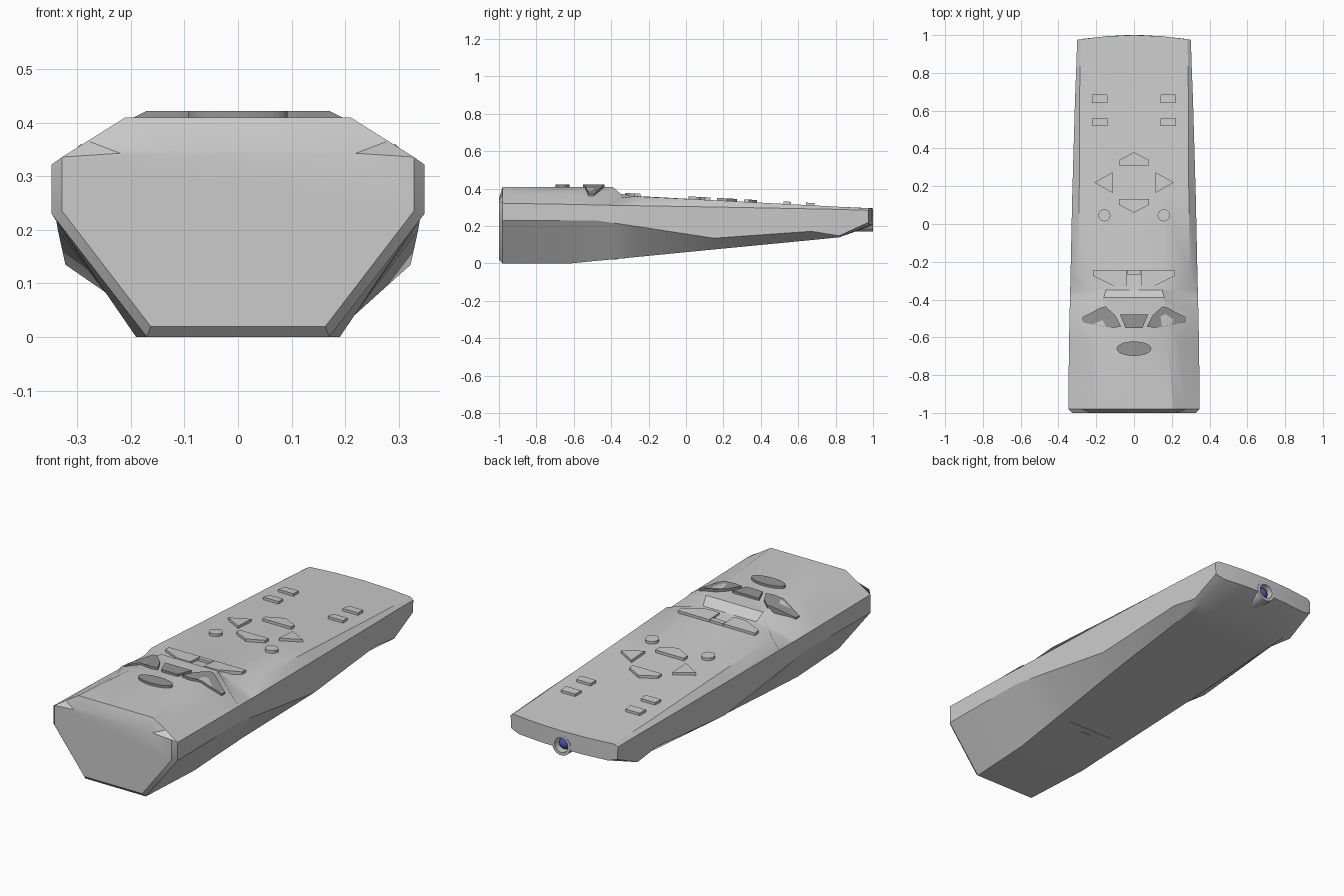
import bpy, bmesh, math

if "Cube" in bpy.data.objects:
    bpy.data.objects.remove(bpy.data.objects["Cube"])

def material(name, col):
    m = bpy.data.materials.new(name)
    m.diffuse_color = (*col, 1)
    m.use_nodes = True
    m.node_tree.nodes["Principled BSDF"].inputs["Base Color"].default_value = m.diffuse_color
    return m

dark = material("dark_grey", (0.30, 0.30, 0.30))
blue = material("blue_lens", (0.08, 0.08, 0.40))

def finish(name, bm, mat=None, smooth=None):
    bmesh.ops.recalc_face_normals(bm, faces=bm.faces)
    me = bpy.data.meshes.new(name)
    bm.to_mesh(me)
    bm.free()
    ob = bpy.data.objects.new(name, me)
    bpy.context.collection.objects.link(ob)
    if mat:
        me.materials.append(mat)
    if smooth:
        bpy.ops.object.select_all(action='DESELECT')
        ob.select_set(True)
        bpy.context.view_layer.objects.active = ob
        bpy.ops.object.shade_smooth_by_angle(angle=math.radians(smooth))
    return ob

# Body stations: y, then half-section points (x, z):
# bottom edge, lower side, upper side, shoulder, top edge
stations = [
    (-1.00, (.163, .02), (.328, .235), (.328, .336), (.22, .343), (.12, .348)),
    (-.98, (.17, .0), (.348, .23), (.348, .322), (.28, .366), (.21, .41)),
    (-.62, (.19, .0), (.344, .23), (.344, .316), (.24, .375), (.175, .41)),
    (-.48, (.198, .014), (.341, .23), (.341, .313), (.31, .345), (.165, .41)),
    (-.39, (.203, .022), (.339, .217), (.339, .311), (.21, .350), (.16, .408)),
    (-.35, (.206, .026), (.338, .211), (.338, .310), (.22, .352), (.15, .372)),
    (-.27, (.21, .034), (.336, .199), (.336, .309), (.295, .359), (.15, .361)),
    (.15, (.235, .075), (.322, .135), (.327, .302), (.29, .338), (.15, .338)),
    (.67, (.255, .125), (.308, .172), (.312, .292), (.288, .311), (.15, .311)),
    (.82, (.262, .14), (.302, .148), (.306, .289), (.286, .303), (.15, .303)),
    (.975, (.25, .205), (.298, .22), (.301, .284), (.283, .295), (.15, .295)),
]

def bow(y, x):
    # the rear end bulges gently outwards
    return y + (.025 * (1 - (x / .301) ** 2) if y > .9 else 0)

bm = bmesh.new()
rings = []
for y, b, l, u, s, t in stations:
    half = [(b[0] / 2, b[1]), b, l, u, s, t]
    pts = [(0, b[1])] + half + [(0, t[1])] + [(-x, z) for x, z in reversed(half)]
    rings.append([bm.verts.new((x, bow(y, x), z)) for x, z in pts])
n = len(rings[0])
for r0, r1 in zip(rings, rings[1:]):
    for i in range(n):
        j = (i + 1) % n
        bm.faces.new((r0[i], r0[j], r1[j], r1[i]))
bm.faces.new(rings[0])
R = rings[-1]
for side in (1, -1):
    for quad in ((0, 1, 6, 7), (1, 2, 5, 6), (2, 3, 4, 5)):
        bm.faces.new([R[(side * k) % n] for k in quad])
body = finish("body", bm, smooth=30)

# Rear emitter: hollow tube, recess in the body and blue lens
def cylinder_y(bm, r, y0, y1, z, seg=24):
    loops = [[bm.verts.new((r * math.cos(a), y, z + r * math.sin(a)))
              for a in [2 * math.pi * k / seg for k in range(seg)]] for y in (y0, y1)]
    for i in range(seg):
        j = (i + 1) % seg
        bm.faces.new((loops[0][i], loops[0][j], loops[1][j], loops[1][i]))
    return loops

ZE = .222
bm = bmesh.new()
for loop in cylinder_y(bm, .043, .95, 1.1, ZE):
    bm.faces.new(loop)
cutter = finish("emitter_cutter", bm)
cutter.hide_render = True
cutter.hide_viewport = True
mod = body.modifiers.new("emitter_recess", 'BOOLEAN')
mod.operation = 'DIFFERENCE'
mod.object = cutter

bm = bmesh.new()
outer = cylinder_y(bm, .052, .86, 1.0, ZE)
inner = cylinder_y(bm, .037, .952, 1.0, ZE)
bm.faces.new(outer[0])
bm.faces.new(inner[0])
for i in range(24):
    j = (i + 1) % 24
    bm.faces.new((outer[1][i], outer[1][j], inner[1][j], inner[1][i]))
finish("emitter_tube", bm, smooth=30)

bm = bmesh.new()
bmesh.ops.create_uvsphere(bm, u_segments=20, v_segments=12, radius=.031)
bmesh.ops.translate(bm, verts=bm.verts, vec=(0, .962, ZE))
finish("emitter_lens", bm, blue, smooth=60)

# Buttons: outlines extruded up to a height that may depend on x and y
def deck(x, y):
    return .361 - .0535 * (y + .27) + .013

def hump(x, y):
    return .422 - max(0, abs(x) - .17) * .5

def prism(name, pts, top, depth=.03, mat=None, flip=False):
    bm = bmesh.new()
    if flip:
        pts = [(-x, y) for x, y in pts]
    hi = [bm.verts.new((x, y, top(x, y))) for x, y in pts]
    lo = [bm.verts.new((x, y, top(x, y) - depth)) for x, y in pts]
    bm.faces.new(hi)
    bm.faces.new(lo[::-1])
    for i in range(len(pts)):
        j = (i + 1) % len(pts)
        bm.faces.new((lo[i], lo[j], hi[j], hi[i]))
    return finish(name, bm, mat)

def ellipse(cx, cy, rx, ry, seg=24):
    return [(cx + rx * math.cos(2 * math.pi * k / seg),
             cy + ry * math.sin(2 * math.pi * k / seg)) for k in range(seg)]

paired = {
    "upper_key": [(.138, .642), (.224, .642), (.22, .686), (.142, .686)],
    "lower_key": [(.138, .522), (.224, .522), (.22, .562), (.142, .562)],
    "side_arrow": [(.115, .165), (.21, .22), (.115, .273)],
    "round_key": ellipse(.157, .046, .032, .032),
    "panel_key": [(.04, -.244), (.215, -.244), (.215, -.275), (.11, -.327), (.04, -.327)],
}
for name, pts in paired.items():
    for side, flip in (("right", False), ("left", True)):
        prism(f"{name}_{side}", pts, deck, flip=flip)
prism("up_arrow", [(-.08, .31), (.08, .31), (.08, .338), (0, .38), (-.08, .338)], deck)
prism("down_arrow", [(-.08, .132), (-.08, .102), (0, .06), (.08, .102), (.08, .132)], deck)
prism("centre_key", [(-.037, -.268), (.037, -.268), (.037, -.244), (-.037, -.244)], deck)

# Dark keys on the raised front part
wing = [(.068, -.543), (.11, -.55), (.17, -.541), (.272, -.52), (.272, -.492),
        (.17, -.44), (.15, -.437), (.10, -.482)]
for side, flip in (("right", False), ("left", True)):
    prism(f"wing_key_{side}", wing, hump, mat=dark, flip=flip)
prism("middle_key", [(-.045, -.55), (.045, -.55), (.075, -.478), (-.075, -.478)], hump, mat=dark)
prism("oval_key", ellipse(0, -.66, .092, .038, 32), hump, mat=dark)

# Battery cover seam and latch on the underside
def under(x, y):
    return .0272 + (y + .34) * .0972 + .006

prism("cover_seam", [(-.13, -.335), (.13, -.335), (.13, -.327), (-.13, -.327)], under, .008)
prism("cover_latch", [(.03 * math.cos(math.pi * k / 8), -.36 - .025 * math.sin(math.pi * k / 8))
                      for k in range(9)], under, .008)
